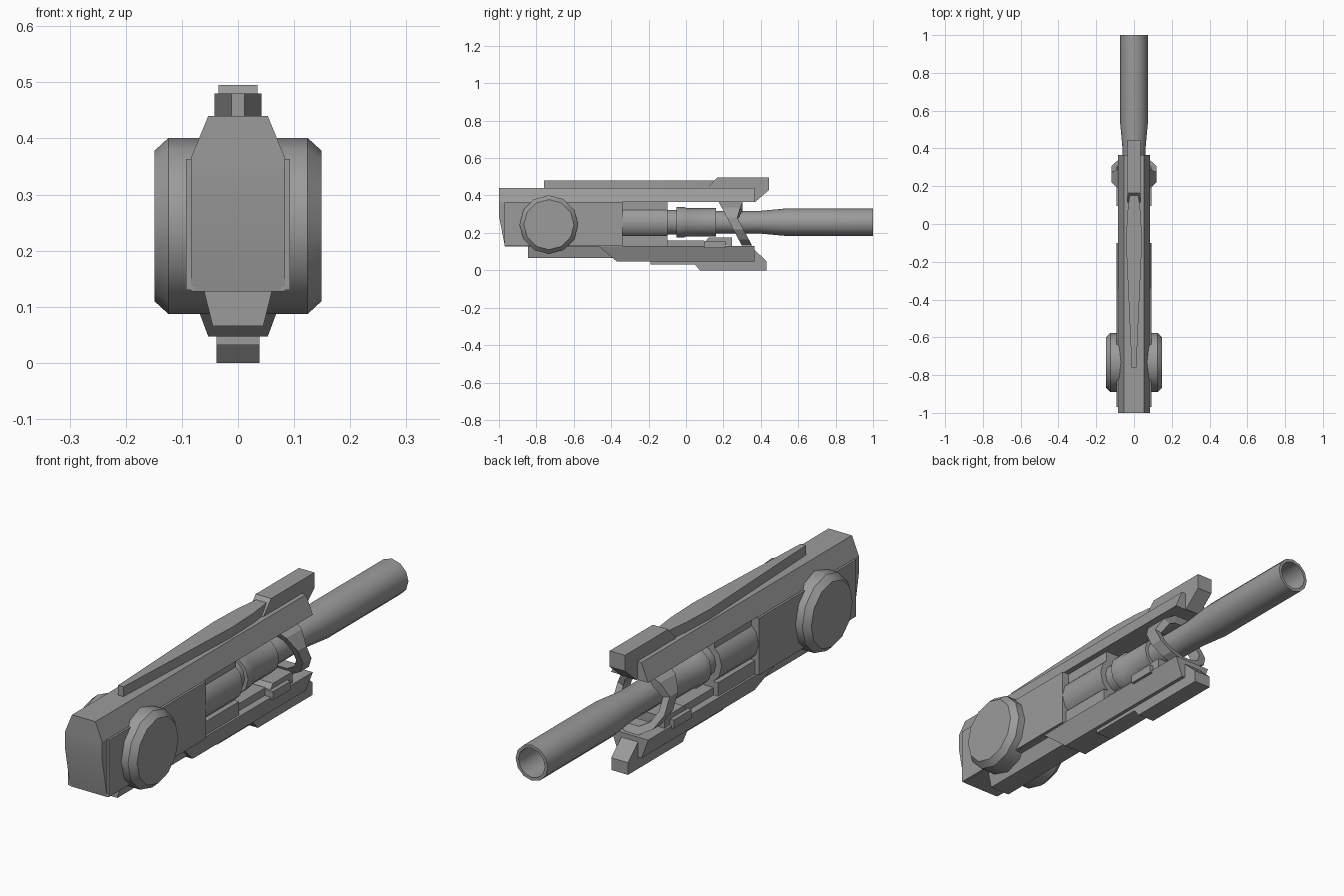
import bpy, bmesh, math

if "Cube" in bpy.data.objects:
    bpy.data.objects.remove(bpy.data.objects["Cube"])

AXIS_Z = 0.257
grey = bpy.data.materials.new("dark_grey")
grey.diffuse_color = (.33, .33, .33, 1)
grey.use_nodes = True
grey.node_tree.nodes["Principled BSDF"].inputs["Base Color"].default_value = grey.diffuse_color


def finish(name, bm, smooth):
    bmesh.ops.recalc_face_normals(bm, faces=bm.faces)
    me = bpy.data.meshes.new(name)
    bm.to_mesh(me)
    bm.free()
    me.materials.append(grey)
    ob = bpy.data.objects.new(name, me)
    bpy.context.collection.objects.link(ob)
    if smooth:
        bpy.ops.object.select_all(action='DESELECT')
        ob.select_set(True)
        bpy.context.view_layer.objects.active = ob
        bpy.ops.object.shade_smooth_by_angle(angle=math.radians(smooth))
    return ob


def loft(name, rings, closed=False, smooth=0):
    """Skin equal-length vertex rings; cap the ends or join them."""
    bm = bmesh.new()
    vs = [[bm.verts.new(p) for p in r] for r in rings]
    n = len(vs[0])
    for k in range(len(vs) if closed else len(vs) - 1):
        a, b = vs[k], vs[(k + 1) % len(vs)]
        for i in range(n):
            j = (i + 1) % n
            bm.faces.new((a[i], a[j], b[j], b[i]))
    if not closed:
        bm.faces.new(vs[0])
        bm.faces.new(vs[-1])
    return finish(name, bm, smooth)


def side_prism(name, profile, width, shift=0.0, smooth=0):
    """Side (y, z) profile spread across x; width is a number or f(z)."""
    w = width if callable(width) else (lambda z: width)
    return loft(name, [[(shift + s * w(z), y, z) for y, z in profile] for s in (-1, 1)],
                smooth=smooth)


def box_profile(y0, y1, z0, z1):
    return [(y0, z0), (y1, z0), (y1, z1), (y0, z1)]


def taper(z0, w0, z1, w1):
    return lambda z: w0 + (w1 - w0) * (z - z0) / (z1 - z0)


def lathe_y(name, profile, n=12):
    """Rings of (radius, y) about the barrel axis."""
    return loft(name, [[(r * math.sin(2 * math.pi * i / n), y,
                         AXIS_Z + r * math.cos(2 * math.pi * i / n))
                        for i in range(n)] for r, y in profile], smooth=35)


# Main body: receiver block, sloped hood, side panels, lower keel
side_prism("receiver", [(-1, .365), (-1, .29), (-.968, .127), (-.34, .127), (-.34, .365)],
           .084, smooth=20)
side_prism("hood", box_profile(-1, .365, .365, .44), taper(.365, .084, .44, .053))
for s, tag in ((-1, "left"), (1, "right")):
    side_prism("side_panel_" + tag, box_profile(-.97, -.34, .13, .363), .008, s * .085)
side_prism("keel", [(-.845, .13), (-.845, .066), (-.35, .066), (-.35, .13)],
           taper(.13, .061, .066, .045))

# Lower rail with cradle, shelf and side lugs
side_prism("lower_rail", [(-.47, .13), (-.37, .047), (.365, .047), (.365, .13)],
           taper(.13, .084, .047, .053))
side_prism("cradle", box_profile(-.34, -.10, .125, .185), .075)
side_prism("sleeve_mount", box_profile(-.34, -.10, .32, .367), .06)
side_prism("shelf", box_profile(-.10, .10, .12, .16), .055)
side_prism("lug", box_profile(.095, .21, .12, .155), .092)
side_prism("lug_cap", [(.10, .15), (.245, .13), (.245, .175), (.12, .175)], .075)

# Bottom fin and bottom prong
side_prism("bottom_fin", box_profile(-.19, .06, .032, .06), .038)
side_prism("bottom_prong", [(.03, .05), (.075, 0), (.43, 0), (.43, .05),
                            (.365, .11), (.30, .11), (.30, .05)], .038)

# Top rib, pointed toward the front, and top prong
rib = [(-.012, -.76), (.012, -.76), (.042, -.10), (.036, .05), (.02, .18),
       (-.02, .18), (-.036, .05), (-.042, -.10)]
loft("top_rib", [[(x, y, z) for x, y in rib] for z in (.43, .48)])
side_prism("top_prong", [(.11, .435), (.165, .495), (.445, .495), (.445, .43),
                         (.37, .365), (.31, .37), (.31, .435)], .035)

# Barrel with sleeve, collar and open bore
lathe_y("barrel", [(.092, -.36), (.092, -.10), (.066, -.10), (.066, -.05), (.081, -.05),
                   (.081, -.01), (.075, .005), (.075, .16), (.06, .16), (.06, .39),
                   (.073, .53), (.073, 1), (.06, 1), (.06, .6)])

# Slanted ring around the barrel
sections = []
for i in range(12):
    a = 2 * math.pi * (i + .5) / 12
    sec = []
    for r, back in ((.122, 0), (.122, 1), (.093, 1), (.093, 0)):
        z = AXIS_Z - .007 + r * math.cos(a)
        y = .175 + (.365 - z) * .53
        if back:
            y += .13 if z > .345 else (.10 if z > .31 else .055)
        sec.append((r * math.sin(a), y, z))
    sections.append(sec)
loft("barrel_ring", sections, closed=True)

# Side drum: twelve-sided with chamfered rims
loft("side_drum", [[(x, -.733 + r * math.sin(2 * math.pi * i / 12),
                     .244 + r * math.cos(2 * math.pi * i / 12)) for i in range(12)]
                   for x, r in ((-.149, .134), (-.124, .157), (.124, .157), (.149, .134))],
     smooth=35)
